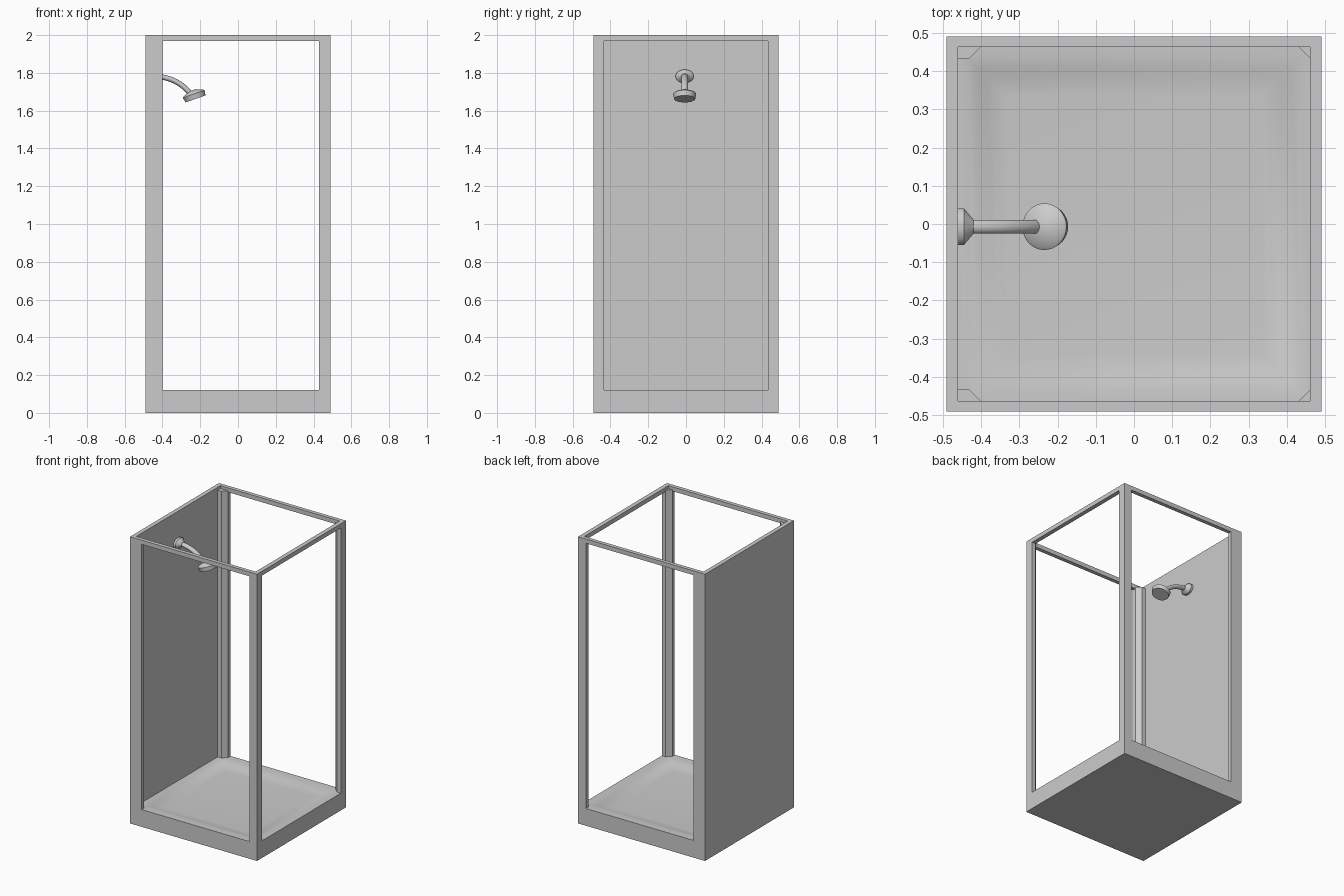
import bpy, bmesh, math
from mathutils import Vector

if "Cube" in bpy.data.objects:
    bpy.data.objects.remove(bpy.data.objects["Cube"])

H = 0.49    # outer half width
I = 0.463   # inner half width of the frame


def loft(name, rings, smooth=None):
    """Skin a list of equally long point loops and cap both ends."""
    bm = bmesh.new()
    loops = [[bm.verts.new(p) for p in ring] for ring in rings]
    n = len(loops[0])
    for a, b in zip(loops, loops[1:]):
        for i in range(n):
            j = (i + 1) % n
            bm.faces.new((a[i], a[j], b[j], b[i]))
    bm.faces.new(loops[0])
    bm.faces.new(loops[-1])
    bmesh.ops.recalc_face_normals(bm, faces=bm.faces)
    me = bpy.data.meshes.new(name)
    bm.to_mesh(me)
    bm.free()
    ob = bpy.data.objects.new(name, me)
    bpy.context.collection.objects.link(ob)
    if smooth:
        bpy.ops.object.select_all(action='DESELECT')
        bpy.context.view_layer.objects.active = ob
        ob.select_set(True)
        bpy.ops.object.shade_smooth_by_angle(angle=math.radians(smooth))
    return ob


def prism(name, outline, z0, z1):
    return loft(name, [[(x, y, z) for x, y in outline] for z in (z0, z1)])


def box(name, x0, x1, y0, y1, z0, z1):
    return prism(name, [(x0, y0), (x1, y0), (x1, y1), (x0, y1)], z0, z1)


def ellipse(center, u, v, a, b, n=32):
    c, u, v = Vector(center), Vector(u), Vector(v)
    return [c + u * a * math.cos(2 * math.pi * i / n) + v * b * math.sin(2 * math.pi * i / n)
            for i in range(n)]


# Tray: solid base with a softly dished floor
def square(r, z):
    return [(-r, -r, z), (r, -r, z), (r, r, z), (-r, r, z)]


loft("shower_tray", [square(r, z) for r, z in (
    (H, 0), (H, 0.12), (I, 0.12), (0.435, 0.118), (0.41, 0.11),
    (0.385, 0.101), (0.36, 0.095), (0.335, 0.093))], smooth=35)

# Solid left wall
box("side_wall", -H, -0.46, -H, H, 0.12, 2)

# Corner posts with chamfered inner faces, mirrored front to back
right_post = [(H, H), (0.43, H), (0.43, I), (0.46, 0.433), (H, 0.433)]
left_post = [(-0.46, H), (-0.40, H), (-0.40, I), (-0.43, 0.433), (-0.46, 0.433)]
for side, s in (("front", -1), ("back", 1)):
    for lr, outline in (("right", right_post), ("left", left_post)):
        prism(f"{side}_{lr}_post", [(x, s * y) for x, y in outline], 0.12, 1.98)

# Top rails
box("front_rail", -0.46, H, -H, -I, 1.97, 2)
box("back_rail", -0.46, H, I, H, 1.97, 2)
box("right_rail", 0.46, H, -I, I, 1.97, 2)

# Wall flange of the shower arm
Y = -0.007
loft("shower_flange", [ellipse((x, Y, 1.782), (0, 1, 0), (0, 0, 1), a, a * 0.74)
                       for x, a in ((-0.462, 0.048), (-0.445, 0.048), (-0.42, 0.019))], smooth=35)

# Curved arm: flattened tube swept along a smooth path
ctrl = [Vector(p) for p in ((-0.45, Y, 1.782), (-0.37, Y, 1.78), (-0.305, Y, 1.757), (-0.245, Y, 1.682))]
rings = []
for k in range(17):
    t = k / 16
    s = 1 - t
    p = s**3 * ctrl[0] + 3*s*s*t * ctrl[1] + 3*s*t*t * ctrl[2] + t**3 * ctrl[3]
    d = 3*s*s * (ctrl[1]-ctrl[0]) + 6*s*t * (ctrl[2]-ctrl[1]) + 3*t*t * (ctrl[3]-ctrl[2])
    up = d.normalized().cross(Vector((0, 1, 0)))
    rings.append(ellipse(p, (0, 1, 0), up, 0.018, 0.014, 20))
loft("shower_arm", rings, smooth=40)

# Tilted shower head
face = Vector((-0.225, Y, 1.662))
axis = Vector((-0.33, 0, 0.944))
across = Vector((0.944, 0, 0.33))
loft("shower_head", [ellipse(face + axis * h, across, (0, 1, 0), r, r)
                     for h, r in ((0, 0.056), (0.028, 0.061), (0.034, 0.054),
                                  (0.041, 0.036), (0.049, 0.016))], smooth=50)
